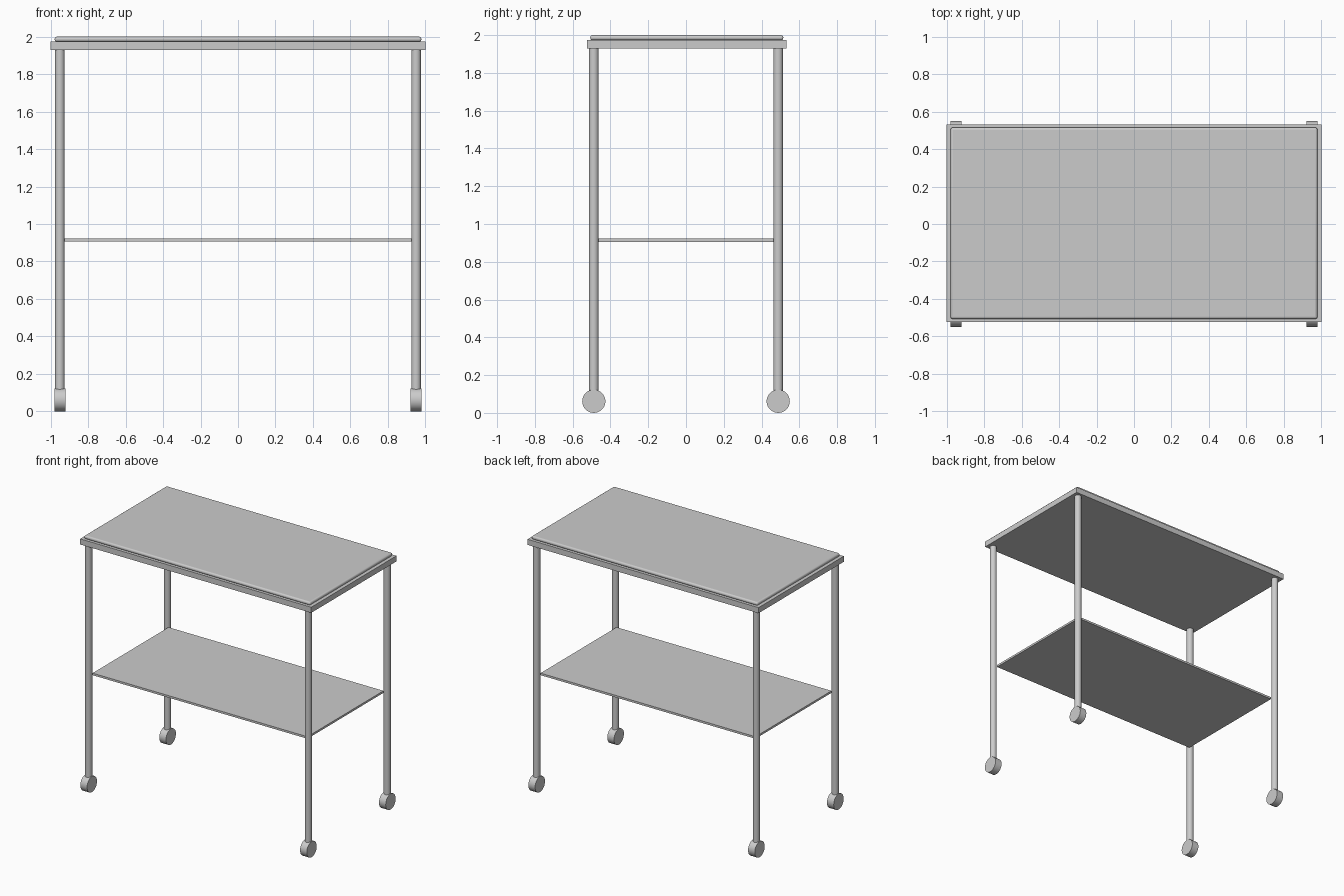
import bpy, math

if "Cube" in bpy.data.objects:
    bpy.data.objects.remove(bpy.data.objects["Cube"])

LEG_X, LEG_Y = 0.951, 0.488
WHEEL_R = 0.0615


def box(name, x, y0, y1, z0, z1, bevel=0):
    """Box symmetric in x, optionally with rounded edges."""
    bpy.ops.mesh.primitive_cube_add(size=1, location=(0, (y0 + y1) / 2, (z0 + z1) / 2))
    ob = bpy.context.object
    ob.name = name
    ob.scale = (2 * x, y1 - y0, z1 - z0)
    bpy.ops.object.transform_apply(location=False, rotation=False, scale=True)
    if bevel:
        mod = ob.modifiers.new("rounded_edges", 'BEVEL')
        mod.width = bevel
        mod.segments = 4
        bpy.ops.object.shade_smooth_by_angle(angle=math.radians(35))
    return ob


def cylinder(name, radius, depth, loc, rot=(0, 0, 0)):
    bpy.ops.mesh.primitive_cylinder_add(vertices=32, radius=radius, depth=depth,
                                        location=loc, rotation=rot)
    ob = bpy.context.object
    ob.name = name
    bpy.ops.object.shade_smooth_by_angle(angle=math.radians(35))
    return ob


# Table top: frame slab with a rounded pad on it
box("top_frame", 1.0, -0.523, 0.531, 1.93, 1.974)
box("top_pad", 0.979, -0.507, 0.515, 1.973, 2.0, bevel=0.012)

# Thin middle shelf
box("shelf", 0.93, -0.47, 0.47, 0.906, 0.922)

# Four legs, each standing on a wheel
for side, sx in (("left", -1), ("right", 1)):
    for end, sy in (("front", -1), ("back", 1)):
        x, y = sx * LEG_X, sy * LEG_Y
        z0, z1 = 0.1, 1.935
        cylinder(f"{end}_{side}_leg", 0.0255, z1 - z0, (x, y, (z0 + z1) / 2))
        cylinder(f"{end}_{side}_wheel", WHEEL_R, 0.058, (x, y, WHEEL_R),
                 (0, math.pi / 2, 0))
